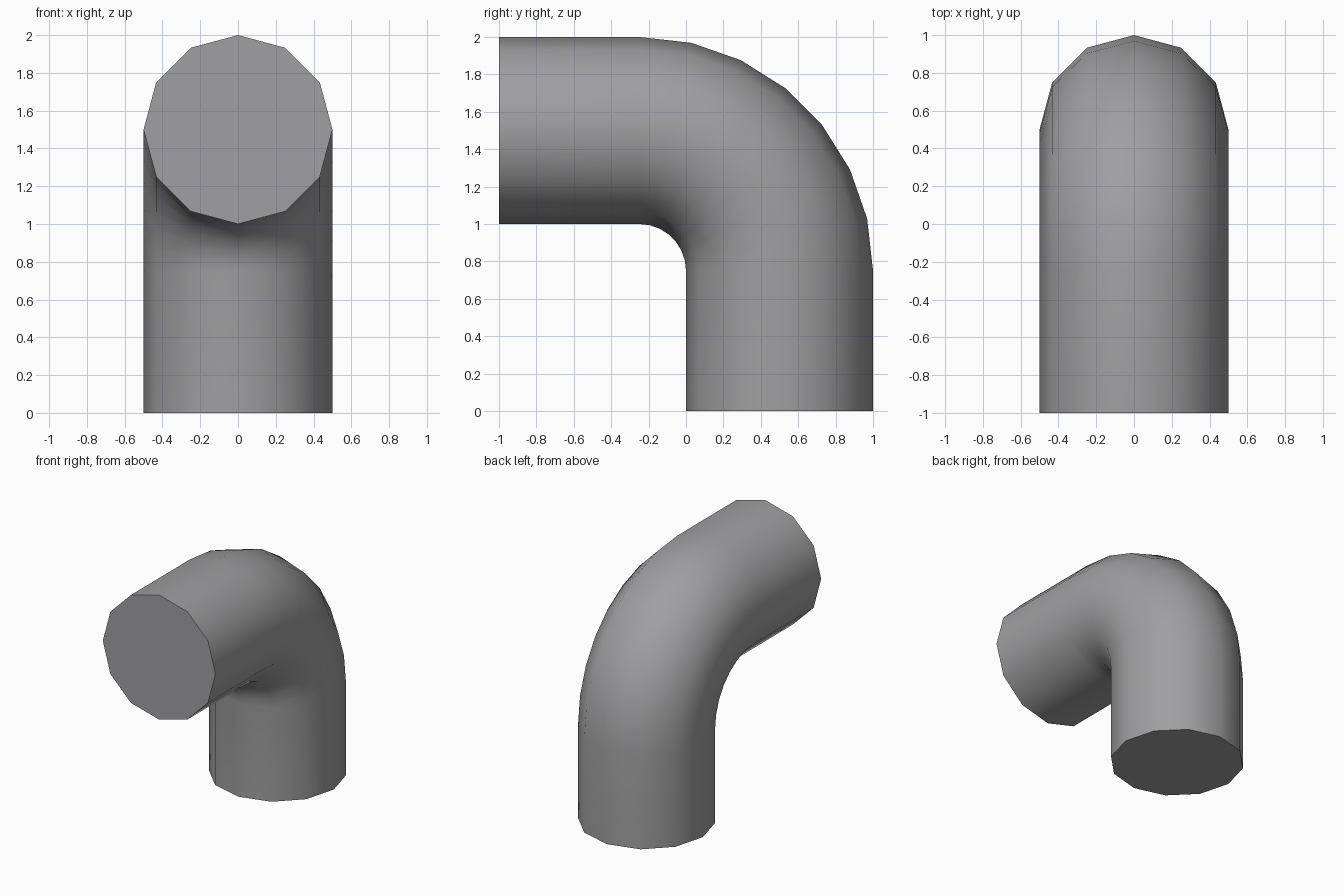
import bpy, bmesh, math

if "Cube" in bpy.data.objects:
    bpy.data.objects.remove(bpy.data.objects["Cube"])

SIDES, BEND_STEPS = 12, 7
RADIUS, BEND_RADIUS = 0.5, 0.75
BEND_Y, BEND_Z = -0.25, 0.75      # centre of the 90 degree bend

# Path stations: (y, z, tilt of the ring)
path = [(BEND_Y + BEND_RADIUS, 0.0, 0.0)]
for i in range(BEND_STEPS + 1):
    a = math.pi / 2 * i / BEND_STEPS
    path.append((BEND_Y + BEND_RADIUS * math.cos(a),
                 BEND_Z + BEND_RADIUS * math.sin(a), a))
path.append((-1.0, BEND_Z + BEND_RADIUS, math.pi / 2))

# Rings of the 12-sided pipe, swept along the path
bm = bmesh.new()
rings = []
for y, z, a in path:
    ring = []
    for k in range(SIDES):
        t = 2 * math.pi * k / SIDES
        out = RADIUS * math.sin(t)
        ring.append(bm.verts.new((RADIUS * math.cos(t),
                                  y + out * math.cos(a),
                                  z + out * math.sin(a))))
    rings.append(ring)

# Pipe wall and the two flat end caps
for r0, r1 in zip(rings, rings[1:]):
    for k in range(SIDES):
        n = (k + 1) % SIDES
        bm.faces.new((r0[k], r0[n], r1[n], r1[k]))
bm.faces.new(rings[0][::-1])
bm.faces.new(rings[-1])
bmesh.ops.recalc_face_normals(bm, faces=bm.faces[:])

mesh = bpy.data.meshes.new("pipe_elbow")
bm.to_mesh(mesh)
bm.free()
pipe = bpy.data.objects.new("pipe_elbow", mesh)
bpy.context.collection.objects.link(pipe)

grey = bpy.data.materials.new("pipe grey")
grey.diffuse_color = (0.35, 0.35, 0.36, 1.0)
grey.use_nodes = True
grey.node_tree.nodes["Principled BSDF"].inputs["Base Color"].default_value = grey.diffuse_color
mesh.materials.append(grey)

# Smooth wall, sharp rims
bpy.context.view_layer.objects.active = pipe
pipe.select_set(True)
bpy.ops.object.shade_smooth_by_angle(angle=math.radians(40))
